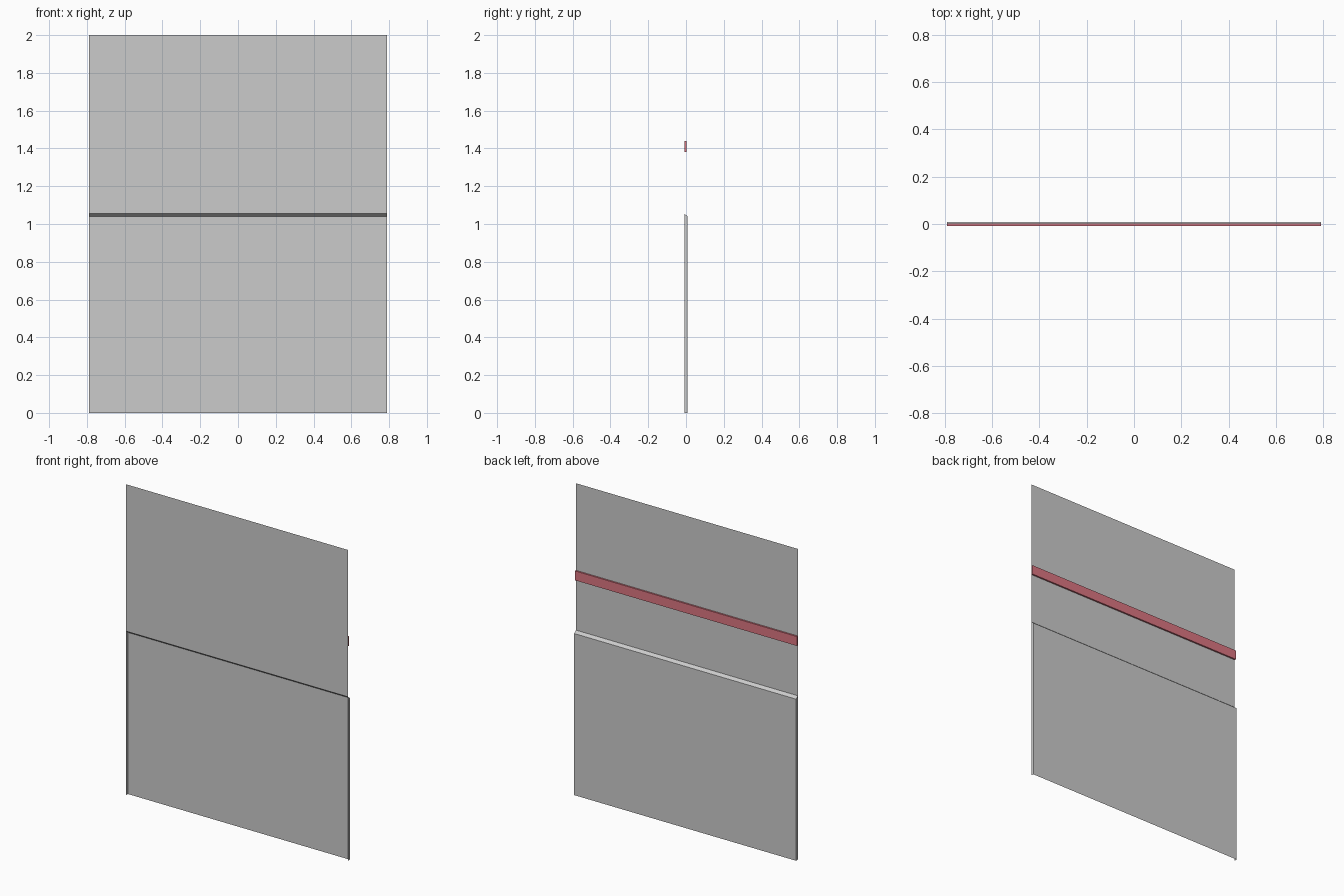
import bpy
import bmesh

cube = bpy.data.objects.get("Cube")
if cube:
    bpy.data.objects.remove(cube, do_unlink=True)

W, D = 0.79, 0.009            # half width, half depth
FOLD_TOP, FOLD_LOW = 1.055, 1.04


def material(name, rgb):
    m = bpy.data.materials.new(name)
    m.use_nodes = True
    m.diffuse_color = (*rgb, 1)
    m.node_tree.nodes["Principled BSDF"].inputs["Base Color"].default_value = (*rgb, 1)
    return m


def finish(name, bm, mat):
    mesh = bpy.data.meshes.new(name)
    bm.to_mesh(mesh)
    bm.free()
    mesh.materials.append(mat)
    ob = bpy.data.objects.new(name, mesh)
    bpy.context.collection.objects.link(ob)
    return ob


grey = material("light grey", (0.6, 0.6, 0.6))
red = material("soft red", (0.71, 0.18, 0.22))

# Folded sheet: thin upper panel, sloping step, lower panel set back
bm = bmesh.new()
profile = [(-D, 2), (-D, FOLD_TOP), (D, FOLD_LOW), (D, 0)]
left, right = [[bm.verts.new((x, y, z)) for y, z in profile] for x in (-W, W)]
for i in range(len(profile) - 1):
    bm.faces.new((left[i], left[i + 1], right[i + 1], right[i]))

# Side walls of the lower panel, open at the front and bottom
for side in (left, right):
    foot = bm.verts.new((side[0].co.x, -D, 0))
    bm.faces.new((side[1], side[2], side[3], foot))
bmesh.ops.recalc_face_normals(bm, faces=bm.faces)
finish("folded_panel", bm, grey)

# Rail across the back of the upper panel
bm = bmesh.new()
bmesh.ops.create_cube(bm, size=1)
for v in bm.verts:
    v.co = (v.co.x * 2 * W, -0.0035 + v.co.y * 0.0105, 1.41 + v.co.z * 0.06)
finish("back_rail", bm, red)
